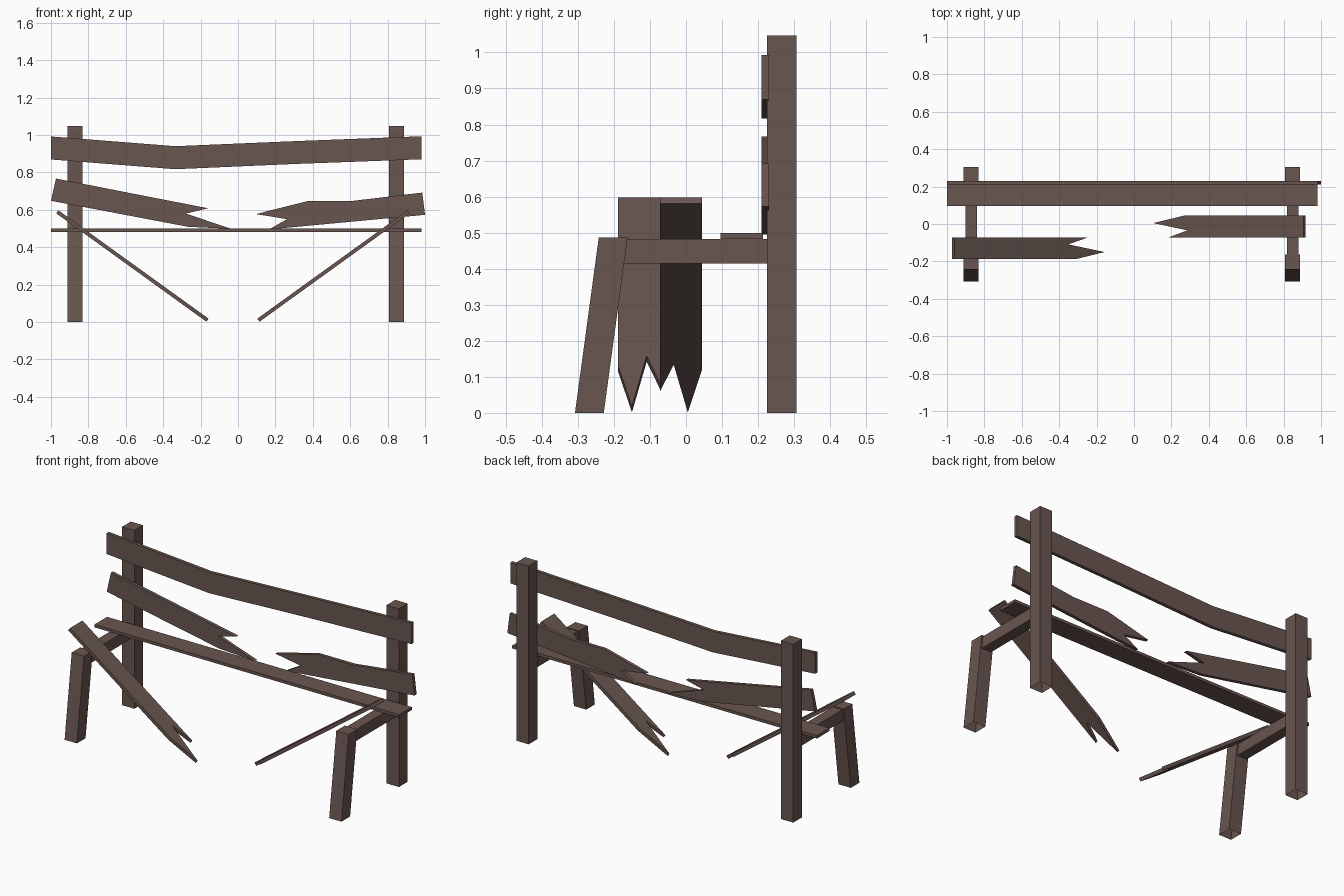
import bpy, bmesh
from mathutils import Vector

if "Cube" in bpy.data.objects:
    bpy.data.objects.remove(bpy.data.objects["Cube"])

wood = bpy.data.materials.new("weathered brown wood")
wood.diffuse_color = (0.142, 0.093, 0.080, 1)
wood.use_nodes = True
wood.node_tree.nodes["Principled BSDF"].inputs["Base Color"].default_value = wood.diffuse_color


def prism(name, profile, offset, open_faces=()):
    """Extrude a planar outline of 3D points by an offset; optionally drop some side faces."""
    bm = bmesh.new()
    off = Vector(offset)
    a = [bm.verts.new(p) for p in profile]
    b = [bm.verts.new(Vector(p) + off) for p in profile]
    n = len(a)
    bm.faces.new(a)
    bm.faces.new(b[::-1])
    for i in range(n):
        if i not in open_faces:
            j = (i + 1) % n
            bm.faces.new((a[i], b[i], b[j], a[j]))
    bmesh.ops.recalc_face_normals(bm, faces=bm.faces)
    me = bpy.data.meshes.new(name)
    bm.to_mesh(me)
    bm.free()
    me.materials.append(wood)
    ob = bpy.data.objects.new(name, me)
    bpy.context.collection.objects.link(ob)
    return ob


def side_part(name, yz, x, width, open_faces=()):
    prism(name, [(x - width / 2, y, z) for y, z in yz], (width, 0, 0), open_faces)


# Posts, slanted front legs and side rails (post and leg bottoms are open)
for side, x in (("left", -0.871), ("right", 0.848)):
    side_part(side + "_back_post",
              [(0.225, 0), (0.306, 0), (0.306, 1.047), (0.225, 1.047)], x, 0.08, (0,))
    side_part(side + "_front_leg",
              [(-0.308, 0), (-0.228, 0), (-0.162, 0.487), (-0.242, 0.487)], x, 0.08, (0,))
    side_part(side + "_seat_rail",
              [(-0.18, 0.415), (0.23, 0.415), (0.23, 0.482), (-0.17, 0.482)], x, 0.062)


def back_plank(name, xz):
    prism(name, [(x, 0.21, z) for x, z in xz], (0, 0.02, 0))


# Sagging top back plank
back_plank("top_back_plank", [
    (-1, 0.992), (-1, 0.869), (-0.335, 0.817), (0.305, 0.845),
    (0.98, 0.87), (0.98, 0.993), (0.305, 0.967), (-0.335, 0.94)])

# Snapped lower back plank halves
back_plank("broken_back_plank_left", [
    (-0.973, 0.767), (-1, 0.648), (-0.267, 0.509), (-0.037, 0.498),
    (-0.278, 0.58), (-0.16, 0.608)])
back_plank("broken_back_plank_right", [
    (0.985, 0.692), (1, 0.573), (0.166, 0.495), (0.262, 0.55),
    (0.096, 0.577), (0.37, 0.646), (0.60, 0.646)])

# Intact rear seat plank
prism("rear_seat_plank",
      [(-1, 0.096, 0.482), (0.98, 0.096, 0.482), (0.98, 0.213, 0.482), (-1, 0.213, 0.482)],
      (0, 0, 0.017))


def fallen_plank(name, x, direction, outline):
    """Seat plank sloping to the ground; outline is (distance along, y)."""
    along = Vector((0.811 * direction, 0, -0.585))
    normal = Vector((0.585 * direction, 0, 0.811)) * 0.02
    start = Vector((x, 0, 0.589)) - normal / 2
    prism(name, [start + along * s + Vector((0, y, 0)) for s, y in outline], normal)


# Snapped front seat planks
fallen_plank("fallen_seat_plank_left", -0.966, 1, [
    (0, -0.188), (0.80, -0.188), (0.99, -0.150), (0.75, -0.109), (0.88, -0.072), (0, -0.072)])
fallen_plank("fallen_seat_plank_right", 0.912, -1, [
    (0, -0.072), (0.89, -0.072), (0.765, -0.034), (0.99, 0.005), (0.785, 0.045), (0, 0.045)])
